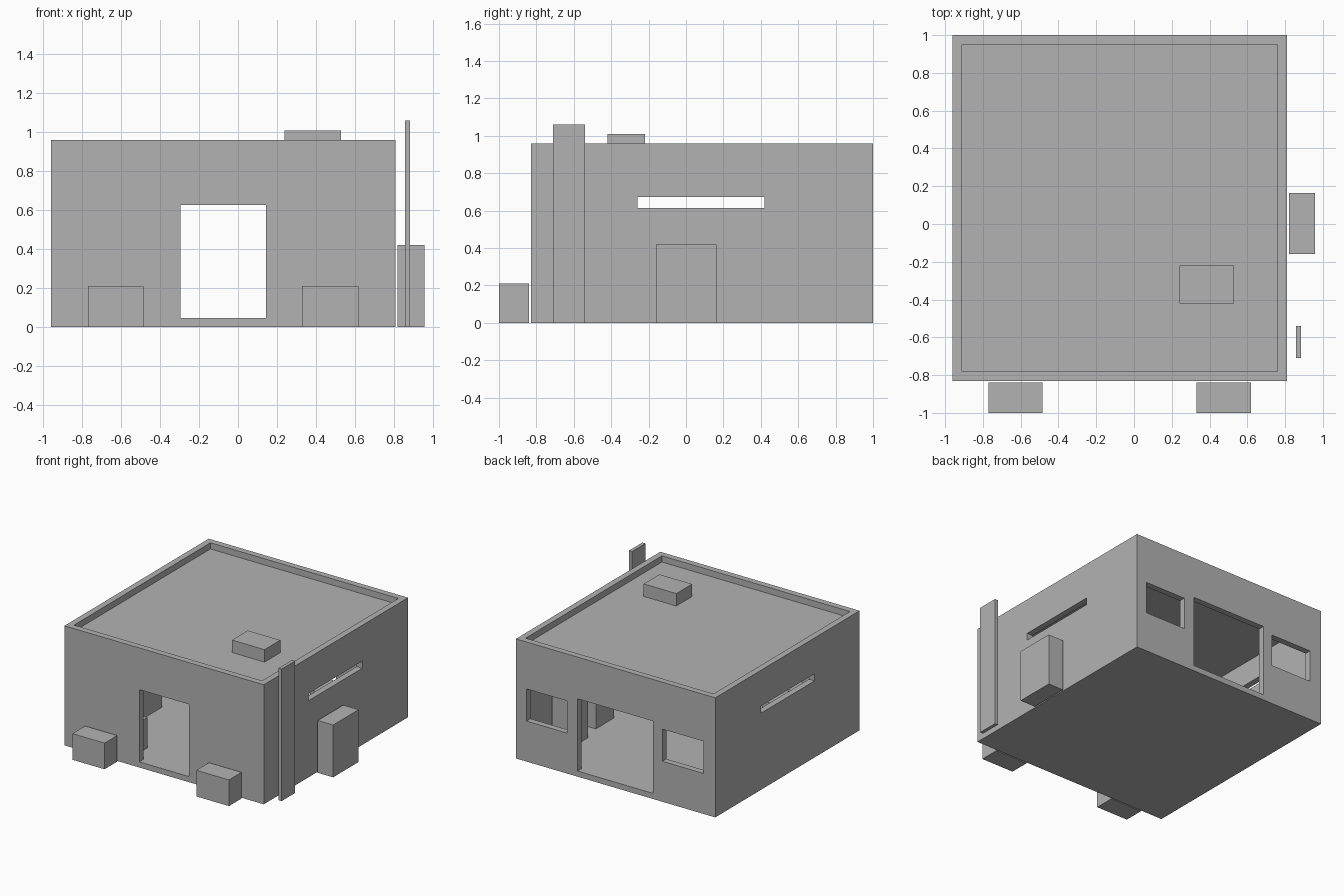
import bpy, bmesh

if "Cube" in bpy.data.objects:
    bpy.data.objects.remove(bpy.data.objects["Cube"])

grey = bpy.data.materials.new("plain grey")
grey.diffuse_color = (0.45, 0.45, 0.45, 1)
grey.use_nodes = True
grey.node_tree.nodes["Principled BSDF"].inputs["Base Color"].default_value = grey.diffuse_color


def box(name, x0, x1, y0, y1, z0, z1):
    """Axis-aligned box given by its limits."""
    bm = bmesh.new()
    bmesh.ops.create_cube(bm, size=1)
    for v in bm.verts:
        v.co = ((x0 + x1) / 2 + v.co.x * (x1 - x0),
                (y0 + y1) / 2 + v.co.y * (y1 - y0),
                (z0 + z1) / 2 + v.co.z * (z1 - z0))
    me = bpy.data.meshes.new(name)
    bm.to_mesh(me)
    bm.free()
    me.materials.append(grey)
    ob = bpy.data.objects.new(name, me)
    bpy.context.collection.objects.link(ob)
    return ob


def cut(target, *limits):
    """Subtract a box from the target and discard the cutter."""
    cutter = box("cutter", *limits)
    cutter.hide_render = True
    mod = target.modifiers.new("cut", 'BOOLEAN')
    mod.operation = 'DIFFERENCE'
    mod.solver = 'EXACT'
    mod.object = cutter
    bpy.context.view_layer.objects.active = target
    bpy.ops.object.modifier_apply(modifier=mod.name)
    bpy.data.objects.remove(cutter)


# Building shell: floor, walls, roof slab and parapet
X0, X1, Y0, Y1, H, T = -0.96, 0.81, -0.83, 1.0, 0.96, 0.05
house = box("building_shell", X0, X1, Y0, Y1, 0, H)
cut(house, X0 + T, X1 - T, Y0 + T, Y1 - T, 0.045, 0.86)     # room
cut(house, X0 + T, X1 - T, Y0 + T, Y1 - T, 0.91, 1.2)       # roof recess

# Openings
cut(house, -0.295, 0.145, Y0 - 0.1, Y0 + 0.15, 0.045, 0.625)  # front door
cut(house, -0.407, 0.262, Y1 - 0.15, Y1 + 0.1, 0.045, 0.625)  # back door
for x0, x1 in ((-0.855, -0.49), (0.355, 0.717)):              # back windows
    cut(house, x0, x1, Y1 - 0.15, Y1 + 0.1, 0.325, 0.583)
for x in (X0, X1):                                            # side slits
    cut(house, x - 0.1, x + 0.1, -0.26, 0.42, 0.615, 0.672)

# Roof vent
box("roof_vent", 0.24, 0.53, -0.42, -0.22, 0.91, 1.01)

# Outside: planters, utility box and upright sign panel
box("planter_left", -0.77, -0.485, -1.0, -0.84, 0, 0.21)
box("planter_right", 0.33, 0.62, -1.0, -0.84, 0, 0.21)
box("utility_box", 0.82, 0.957, -0.16, 0.163, 0, 0.42)
box("sign_panel", 0.857, 0.885, -0.71, -0.54, 0, 1.06)

# Furniture glimpsed through the openings
box("cabinet_left", -0.90, -0.70, -0.21, 0.035, 0.045, 0.5)
box("cabinet_right", 0.57, 0.75, 0.10, 0.33, 0.045, 0.5)
box("cabinet_back", 0.53, 0.75, 0.487, 0.63, 0.045, 0.6)
box("counter", -0.72, -0.385, -0.76, -0.60, 0.045, 0.29)
